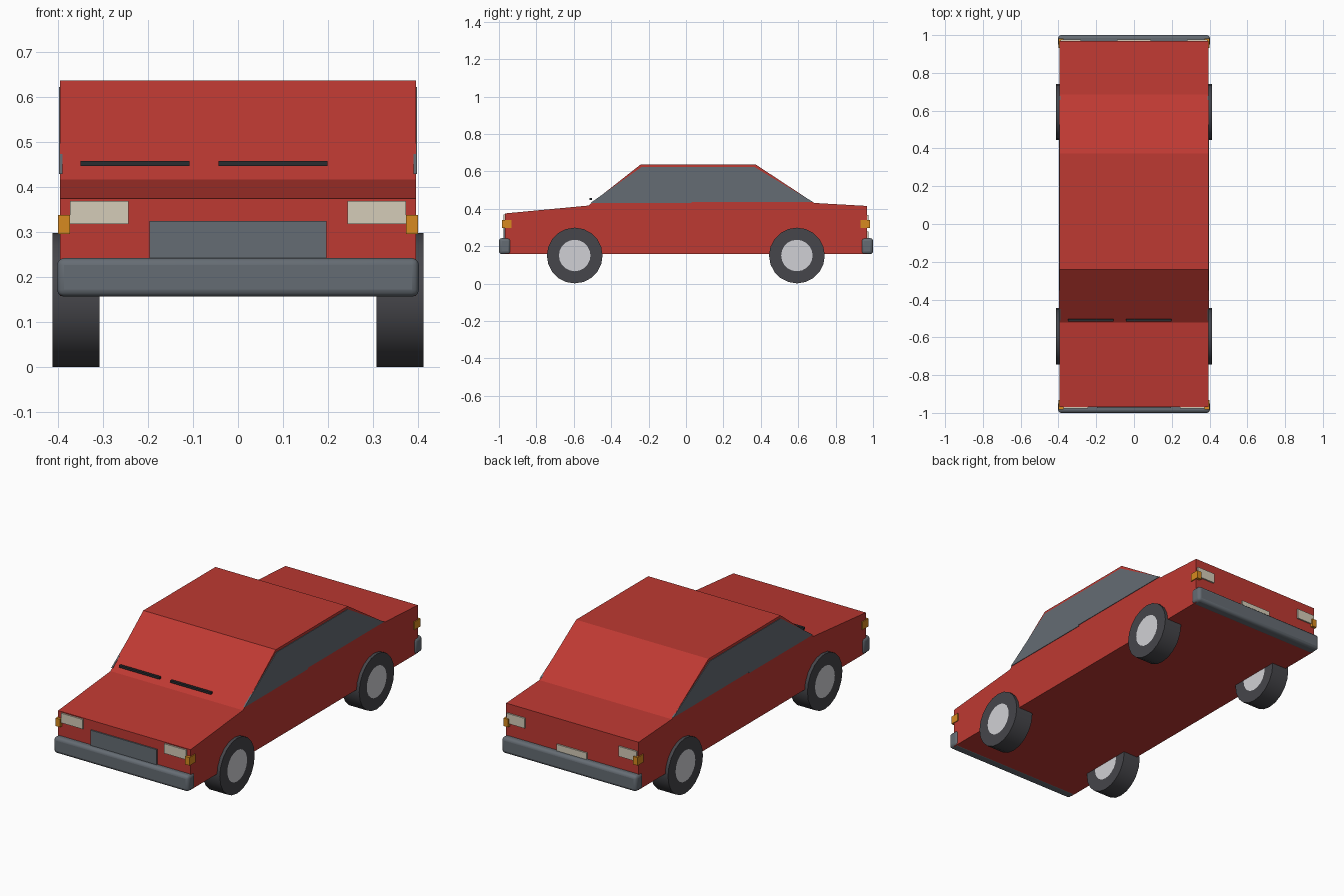
import bpy, bmesh, math
from mathutils import Matrix

if "Cube" in bpy.data.objects:
    bpy.data.objects.remove(bpy.data.objects["Cube"])


def mat(name, rgb):
    m = bpy.data.materials.new(name)
    m.diffuse_color = (*rgb, 1)
    m.use_nodes = True
    m.node_tree.nodes["Principled BSDF"].inputs["Base Color"].default_value = m.diffuse_color
    return m


RED = mat("red paint", (0.515, 0.041, 0.032))
SLATE = mat("slate grey", (0.130, 0.150, 0.172))
TYRE = mat("tyre rubber", (0.061, 0.061, 0.069))
HUB = mat("hub silver", (0.63, 0.63, 0.66))
LAMP = mat("lamp cream", (0.665, 0.604, 0.479))
AMBER = mat("amber", (0.68, 0.254, 0.014))
DARK = mat("wiper black", (0.021, 0.025, 0.030))


def finish(name, bm, *mats):
    bmesh.ops.recalc_face_normals(bm, faces=bm.faces)
    me = bpy.data.meshes.new(name)
    bm.to_mesh(me)
    bm.free()
    for m in mats:
        me.materials.append(m)
    ob = bpy.data.objects.new(name, me)
    bpy.context.collection.objects.link(ob)
    return ob


def prism(name, yz, x0, x1, m):
    """Side profile extruded along x."""
    bm = bmesh.new()
    f = bm.faces.new([bm.verts.new((x0, y, z)) for y, z in yz])
    r = bmesh.ops.extrude_face_region(bm, geom=[f])
    vs = [g for g in r["geom"] if isinstance(g, bmesh.types.BMVert)]
    bmesh.ops.translate(bm, verts=vs, vec=(x1 - x0, 0, 0))
    return finish(name, bm, m)


def box(name, x, y, z, m):
    return prism(name, [(y[0], z[0]), (y[1], z[0]), (y[1], z[1]), (y[0], z[1])], x[0], x[1], m)


def smooth(ob, angle):
    bpy.ops.object.select_all(action='DESELECT')
    ob.select_set(True)
    bpy.context.view_layer.objects.active = ob
    bpy.ops.object.shade_smooth_by_angle(angle=math.radians(angle))


def wheel(name, x, y):
    # Cylinder whose end caps are inset to form the hubs
    bm = bmesh.new()
    bmesh.ops.create_cone(bm, cap_ends=True, segments=20, radius1=0.149, radius2=0.149, depth=0.104,
                          matrix=Matrix.Translation((x, y, 0.15)) @ Matrix.Rotation(math.pi / 2, 4, 'Y'))
    caps = [f for f in bm.faces if len(f.verts) > 4]
    bmesh.ops.inset_individual(bm, faces=caps, thickness=0.064, use_even_offset=True)
    for f in caps:
        f.material_index = 1
    smooth(finish(name, bm, TYRE, HUB), 35)


# Body shell with cabin
prism("body", [(-0.968, 0.158), (0.968, 0.158), (0.968, 0.415), (0.685, 0.431), (0.372, 0.637),
               (-0.242, 0.637), (-0.522, 0.417), (-0.968, 0.375)], -0.395, 0.395, RED)

# Front grille, rear plate
box("grille", (-0.197, 0.197), (-0.975, -0.960), (0.235, 0.325), SLATE)
box("rear_plate", (-0.09, 0.09), (0.962, 0.976), (0.225, 0.278), LAMP)

# Bumpers with rounded edges
for name, y in (("front_bumper", (-1.0, -0.937)), ("rear_bumper", (0.937, 1.0))):
    b = box(name, (-0.402, 0.402), y, (0.157, 0.243), SLATE)
    mod = b.modifiers.new("round", 'BEVEL')
    mod.width = 0.016
    mod.segments = 3
    smooth(b, 40)

# Parts repeated on both sides
for side, s in (("left", 1), ("right", -1)):
    prism(side + "_window", [(-0.512, 0.43), (0.03, 0.43), (0.03, 0.437), (0.678, 0.437),
                             (0.366, 0.623), (-0.238, 0.623)], s * 0.390, s * 0.398, SLATE)
    box(side + "_headlight", (s * 0.243, s * 0.373), (-0.976, -0.960), (0.318, 0.370), LAMP)
    box(side + "_tail_light", (s * 0.28, s * 0.388), (0.960, 0.976), (0.312, 0.366), LAMP)
    box(side + "_front_signal", (s * 0.373, s * 0.400), (-0.983, -0.933), (0.296, 0.339), AMBER)
    box(side + "_rear_signal", (s * 0.373, s * 0.400), (0.933, 0.983), (0.296, 0.339), AMBER)
    wheel(side + "_front_wheel", s * 0.360, -0.595)
    wheel(side + "_rear_wheel", s * 0.360, 0.593)

# Windscreen wipers
for name, x in (("right_wiper", (-0.35, -0.108)), ("left_wiper", (-0.043, 0.199))):
    box(name, x, (-0.516, -0.502), (0.447, 0.458), DARK)
